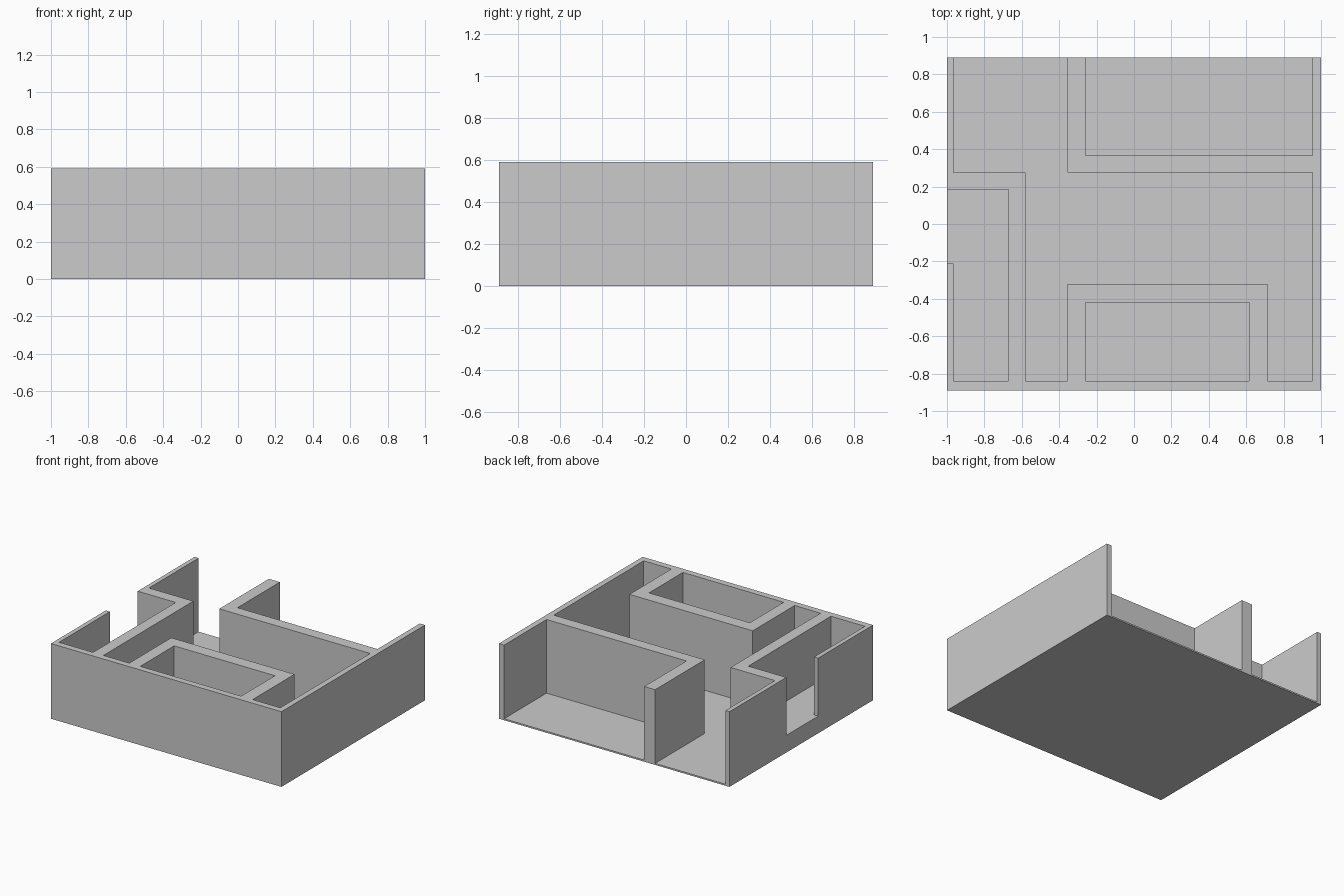
import bpy, bmesh

if "Cube" in bpy.data.objects:
    bpy.data.objects.remove(bpy.data.objects["Cube"])

HEIGHT = 0.59
FLOOR = 0.012        # thin slab under most rooms
RAISED = 0.135       # raised floor of the left room


def prism(name, outline, z0, z1):
    """Extrude a plan outline between two heights."""
    bm = bmesh.new()
    face = bm.faces.new([bm.verts.new((x, y, z0)) for x, y in outline])
    ext = bmesh.ops.extrude_face_region(bm, geom=[face])["geom"]
    top = [v for v in ext if isinstance(v, bmesh.types.BMVert)]
    bmesh.ops.translate(bm, verts=top, vec=(0, 0, z1 - z0))
    bmesh.ops.recalc_face_normals(bm, faces=bm.faces)
    mesh = bpy.data.meshes.new(name)
    bm.to_mesh(mesh)
    bm.free()
    obj = bpy.data.objects.new(name, mesh)
    bpy.context.collection.objects.link(obj)
    return obj


def rect(x0, x1, y0, y1):
    return [(x0, y0), (x1, y0), (x1, y1), (x0, y1)]


# Solid block that the rooms are carved from
building = prism("floor_plan_walls", rect(-1, 1, -0.89, 0.89), 0, HEIGHT)

# Room outlines; those running past the block make open sides
rooms = {
    "hall": (FLOOR, [
        (-0.965, 1), (-0.965, 0.275), (-0.58, 0.275), (-0.58, -0.84),
        (-0.355, -0.84), (-0.355, -0.32), (0.715, -0.32), (0.715, -0.84),
        (0.955, -0.84), (0.955, 0.275), (-0.355, 0.275), (-0.355, 1)]),
    "back_room": (FLOOR, rect(-0.26, 0.955, 0.365, 1)),
    "front_room": (FLOOR, rect(-0.26, 0.615, -0.84, -0.42)),
    "left_room": (RAISED, [
        (-0.67, 0.185), (-1.1, 0.185), (-1.1, -0.21), (-0.965, -0.21),
        (-0.965, -0.84), (-0.67, -0.84)]),
}

# Carve each room, then drop its cutter
bpy.context.view_layer.objects.active = building
for name, (floor, outline) in rooms.items():
    cutter = prism(name + "_cutter", outline, floor, HEIGHT + 0.1)
    cutter.hide_render = True
    mod = building.modifiers.new(name, 'BOOLEAN')
    mod.operation = 'DIFFERENCE'
    mod.solver = 'EXACT'
    mod.object = cutter
    bpy.ops.object.modifier_apply(modifier=mod.name)
    bpy.data.objects.remove(cutter)
